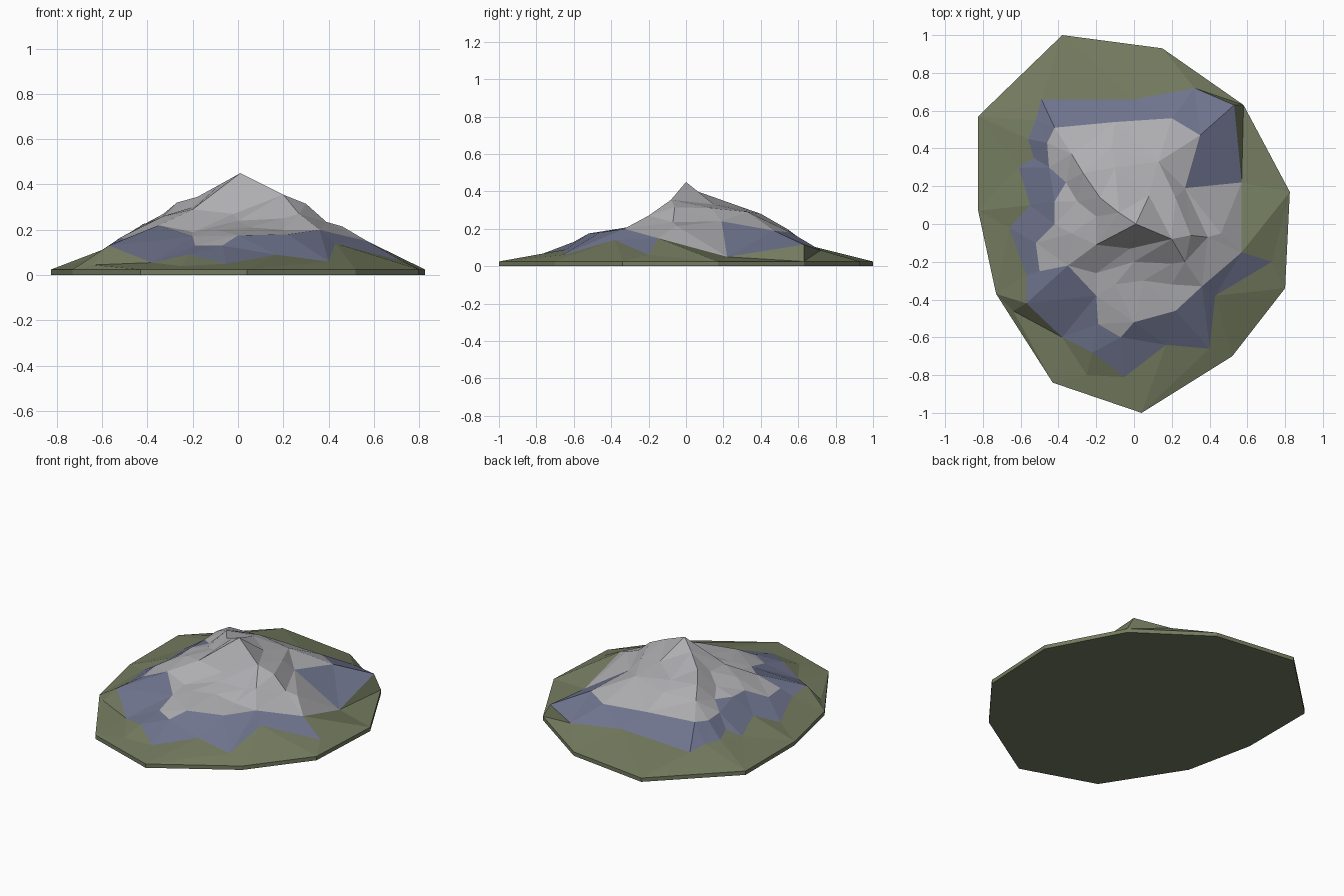
import bpy
from mathutils import Vector
from mathutils.geometry import delaunay_2d_cdt

if "Cube" in bpy.data.objects:
    bpy.data.objects.remove(bpy.data.objects["Cube"])

RIM_Z = 0.025
points, edges, lookup = [], set(), {}


def add_path(path, closed=False):
    """Register a line of terrain points; its edges become creases."""
    ids = []
    for p in path:
        key = (p[0], p[1])
        if key not in lookup:
            lookup[key] = len(points)
            points.append(Vector(p))
        ids.append(lookup[key])
    pairs = list(zip(ids, ids[1:])) + ([(ids[-1], ids[0])] if closed else [])
    for a, b in pairs:
        edges.add((min(a, b), max(a, b)))


def inside(x, y, loop):
    hit = False
    for a, b in zip(loop, loop[1:] + loop[:1]):
        if (a[1] > y) != (b[1] > y):
            if x < a[0] + (y - a[1]) * (b[0] - a[0]) / (b[1] - a[1]):
                hit = not hit
    return hit


# outline of the plinth
rim = [(-.38, 1), (.15, .93), (.58, .63), (.825, .17), (.80, -.34), (.52, -.70),
       (.04, -1), (-.43, -.84), (-.73, -.37), (-.825, .07), (-.825, .57)]
# lower border of the rock band
rock = [(-.49, .66, .09), (0, .66, .11), (.32, .72, .085), (.53, .63, .115),
        (.57, .22, .05), (.57, -.15, .15), (.73, -.2, .06), (.43, -.38, .14),
        (.4, -.66, .06), (.17, -.64, .09), (-.05, -.81, .05), (-.22, -.68, .09),
        (-.38, -.6, .055), (-.57, -.42, .13), (-.57, -.27, .12), (-.66, -.02, .07),
        (-.55, .1, .13), (-.61, .3, .09), (-.53, .35, .13), (-.56, .45, .11),
        (-.52, .55, .11)]
# lower border of the snow
snow = [(-.42, .51, .21), (-.1, .54, .2), (.2, .56, .18), (.35, .47, .19),
        (.27, .19, .24), (.57, .22, .05), (.57, -.15, .15), (.36, -.33, .2),
        (.22, -.46, .18), (0, -.52, .175), (-.07, -.6, .13), (-.19, -.53, .13),
        (-.2, -.38, .17), (-.35, -.22, .22), (-.5, -.25, .16), (-.52, -.1, .165),
        (-.42, 0, .22), (-.42, .12, .225), (-.36, .22, .23), (-.45, .3, .2),
        (-.46, .43, .2)]
add_path([(x, y, RIM_Z) for x, y in rim], True)
add_path(rock, True)
add_path(snow, True)

# ridges and gullies running off the peak
peak = (.01, 0, .45)
add_path([peak, (-.2, -.11, .29), (-.35, -.22, .22), (-.57, -.42, .13)])
add_path([(-.02, -.13, .27), (-.2, -.26, .19), (-.2, -.38, .17), (-.38, -.6, .055)])
add_path([peak, (-.08, .06, .4), (-.18, .14, .345), (-.27, .27, .32),
          (-.33, .37, .27), (-.42, .51, .21)])
add_path([peak, (.2, -.08, .355), (.3, -.06, .315), (.39, -.07, .235), (.46, -.05, .215)])
add_path([(.2, -.08, .355), (.27, -.2, .27), (.36, -.33, .2), (.4, -.66, .06)])
add_path([peak, (.08, .15, .33), (.13, .33, .29), (.35, .47, .19)])
add_path([(-.02, -.13, .27), (0, -.2, .24), (.2, -.21, .25)])

# loose points in hollows and on slopes
for p in [(-.2, .04, .3), (-.3, .12, .26), (-.33, -.05, .26), (.05, -.3, .21),
          (-.1, -.32, .2), (.2, -.32, .2), (.22, .14, .31), (-.1, .3, .315),
          (-.12, .4, .28), (-.25, -.8, .04), (-.64, -.46, .045)]:
    add_path([p])

# triangulate the plan, then lift every point to its height
flat, _, tris, origin, _, _ = delaunay_2d_cdt(
    [p.xy for p in points], sorted(edges), [], 1, 1e-5)
verts = [(v.x, v.y, points[o[0]].z if o else .2) for v, o in zip(flat, origin)]

parts = {"grass_base": [], "rock_band": [], "snow_cap": []}
for t in tris:
    x = sum(verts[i][0] for i in t) / 3
    y = sum(verts[i][1] for i in t) / 3
    name = ("snow_cap" if inside(x, y, snow) else
            "rock_band" if inside(x, y, rock) else "grass_base")
    parts[name].append([verts[i] for i in t])

# plinth side wall and underside belong to the grass
for a, b in zip(rim, rim[1:] + rim[:1]):
    parts["grass_base"].append([(*a, 0), (*a, RIM_Z), (*b, RIM_Z), (*b, 0)])
parts["grass_base"].append([(*p, 0) for p in rim])

colours = {"grass_base": (.175, .2, .115, 1), "rock_band": (.16, .175, .27, 1),
           "snow_cap": (.43, .43, .45, 1)}

# one flat-shaded object per terrain zone
for name, polys in parts.items():
    index, faces = {}, []
    for poly in polys:
        faces.append([index.setdefault(tuple(round(c, 5) for c in v), len(index))
                      for v in poly])
    mesh = bpy.data.meshes.new(name)
    mesh.from_pydata(list(index), [], faces)
    mat = bpy.data.materials.new(name)
    mat.diffuse_color = colours[name]
    mat.use_nodes = True
    mat.node_tree.nodes["Principled BSDF"].inputs["Base Color"].default_value = mat.diffuse_color
    mesh.materials.append(mat)
    bpy.context.collection.objects.link(bpy.data.objects.new(name, mesh))
